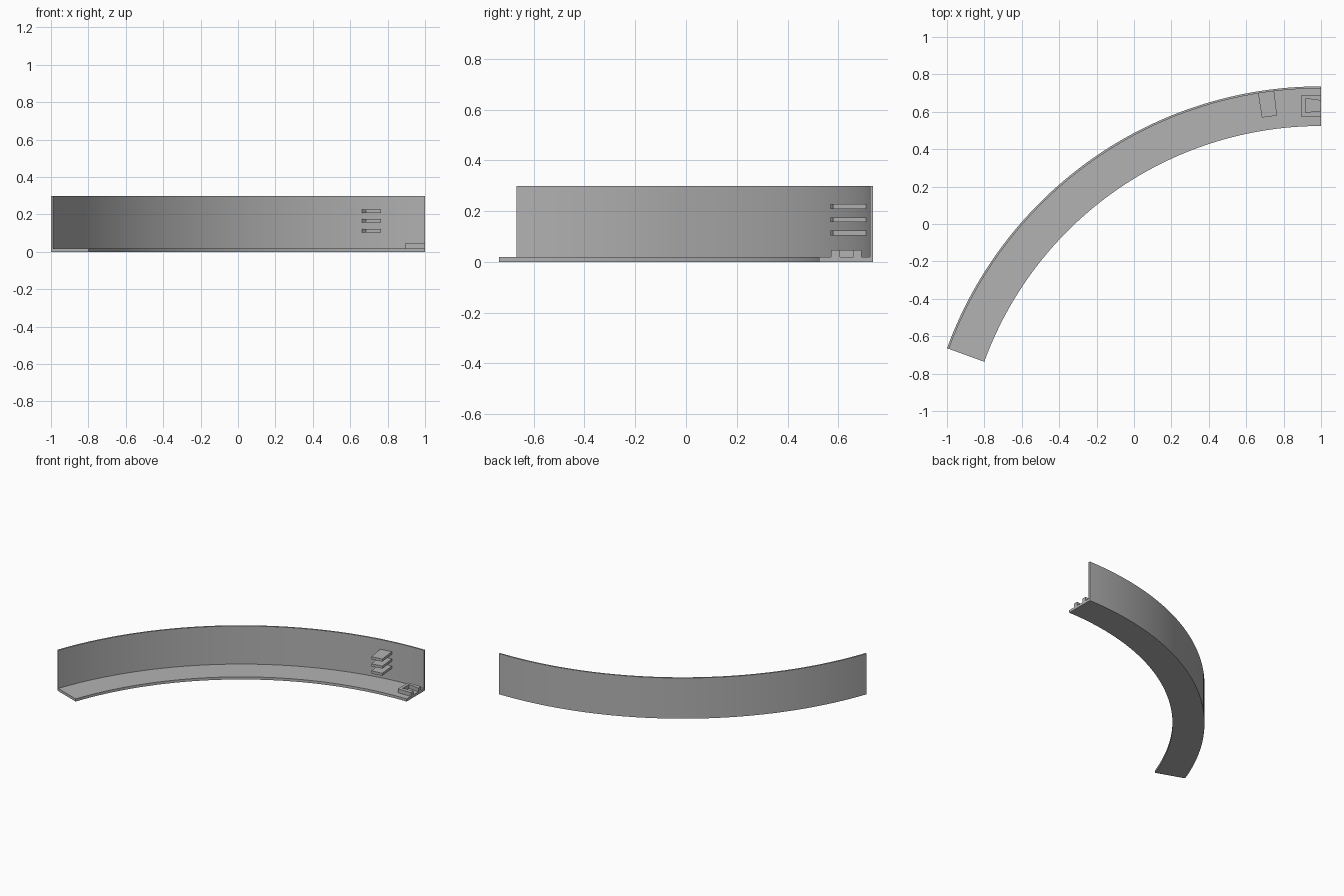
import bpy, bmesh, math

# Start clean of the default cube only
cube = bpy.data.objects.get("Cube")
if cube:
    bpy.data.objects.remove(cube, do_unlink=True)

grey = bpy.data.materials.new("plain_grey")
grey.use_nodes = True
colour = (0.45, 0.45, 0.45, 1)
grey.diffuse_color = colour
grey.node_tree.nodes["Principled BSDF"].inputs["Base Color"].default_value = colour

# Shared arc: centre of curvature, radii and sweep
SWEEP = 70
R_OUT, R_IN = 2.128, 1.916
WALL_IN = R_OUT - 0.011
CX, CY = 1.0, -1.392
BASE_TOP, WALL_TOP = 0.019, 0.298


def on_arc(radius, degrees):
    """Point at an angle measured from the right-hand end of the arc."""
    a = math.radians(degrees)
    return (CX - radius * math.sin(a), CY + radius * math.cos(a))


def prism(name, outline, z0, z1, smooth=False):
    """Extrude a flat outline upward from z0 to z1."""
    bm = bmesh.new()
    face = bm.faces.new([bm.verts.new((x, y, z0)) for x, y in outline])
    top = bmesh.ops.extrude_face_region(bm, geom=[face])["geom"]
    verts = [g for g in top if isinstance(g, bmesh.types.BMVert)]
    bmesh.ops.translate(bm, verts=verts, vec=(0, 0, z1 - z0))
    bmesh.ops.recalc_face_normals(bm, faces=bm.faces)
    mesh = bpy.data.meshes.new(name)
    bm.to_mesh(mesh)
    bm.free()
    mesh.materials.append(grey)
    obj = bpy.data.objects.new(name, mesh)
    bpy.context.collection.objects.link(obj)
    if smooth:
        bpy.ops.object.select_all(action="DESELECT")
        obj.select_set(True)
        bpy.context.view_layer.objects.active = obj
        bpy.ops.object.shade_smooth_by_angle(angle=math.radians(30))
    return obj


def band(name, r0, r1, z0, z1, start=0, end=SWEEP, steps=70):
    """Curved strip between two radii."""
    angles = [start + (end - start) * i / steps for i in range(steps + 1)]
    outline = [on_arc(r1, a) for a in angles]
    outline += [on_arc(r0, a) for a in reversed(angles)]
    return prism(name, outline, z0, z1, smooth=steps > 1)


# Curved floor and the thin wall on its outer edge
band("floor_plate", R_IN, WALL_IN, 0, BASE_TOP)
band("outer_wall", WALL_IN, R_OUT, 0, WALL_TOP)

# Three stacked shelves projecting inward from the wall
for i in range(3):
    z = 0.104 + 0.052 * i
    band(f"wall_shelf_{i + 1}", 1.986, WALL_IN + 0.003, z, z + 0.019,
         start=6.8, end=9.15, steps=1)

# Connector socket on the floor: a block with a dovetail slot open at the end
socket = [(1, 0.572), (0.895, 0.572), (0.895, 0.691), (1, 0.691),
          (1, 0.660), (0.917, 0.671), (0.917, 0.597), (1, 0.606)]
prism("connector_socket", socket, BASE_TOP - 0.002, 0.047)
